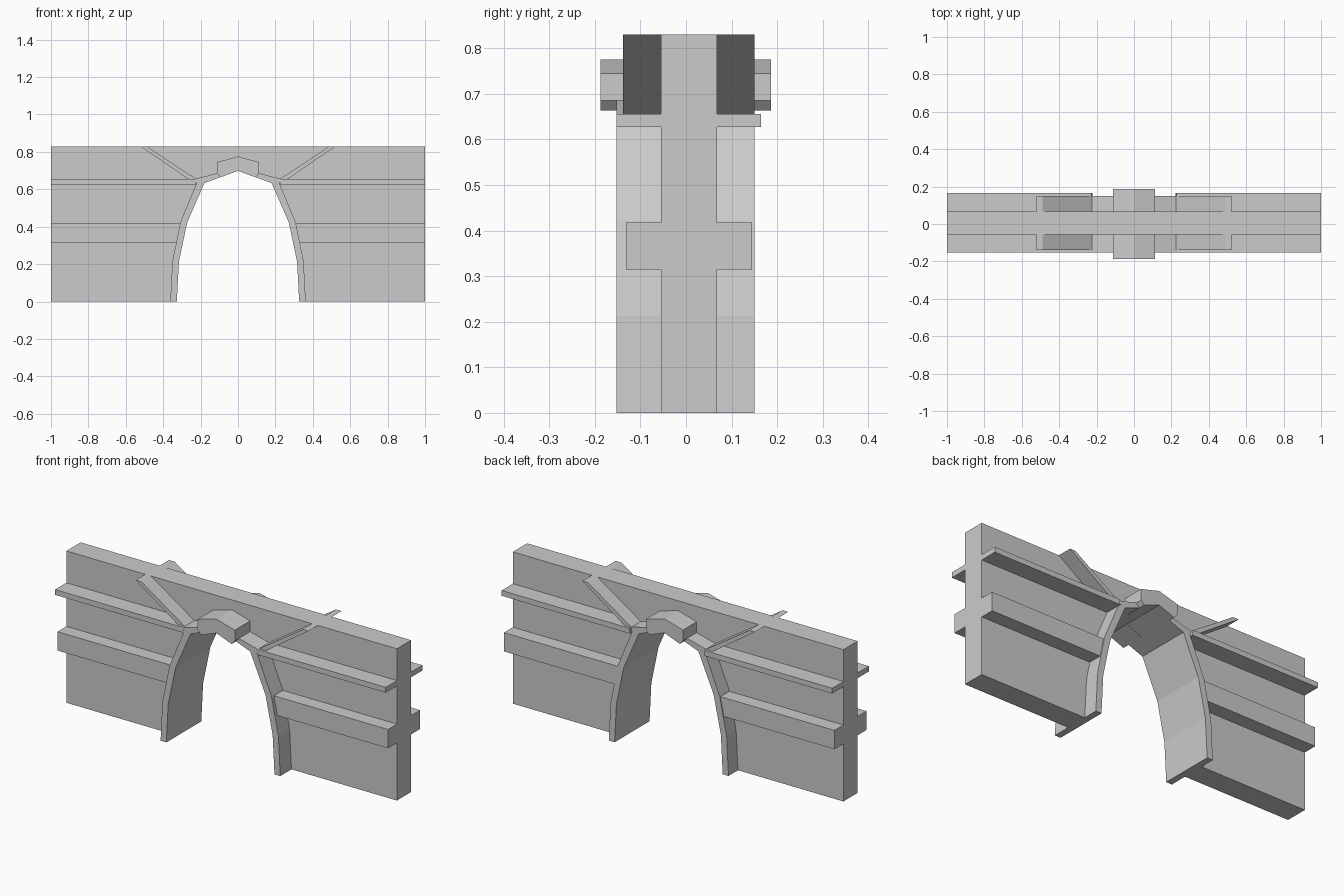
import bpy, bmesh

if "Cube" in bpy.data.objects:
    bpy.data.objects.remove(bpy.data.objects["Cube"])

WALL_FRONT, WALL_BACK = -0.055, 0.068


def extrude_profile(name, outline, y0, y1):
    """Solid from an (x, z) outline, extruded between two depths."""
    bm = bmesh.new()
    face = bm.faces.new([bm.verts.new((x, y0, z)) for x, z in outline])
    result = bmesh.ops.extrude_face_region(bm, geom=[face])
    moved = [v for v in result["geom"] if isinstance(v, bmesh.types.BMVert)]
    bmesh.ops.translate(bm, verts=moved, vec=(0, y1 - y0, 0))
    bmesh.ops.recalc_face_normals(bm, faces=bm.faces[:])
    mesh = bpy.data.meshes.new(name)
    bm.to_mesh(mesh)
    bm.free()
    obj = bpy.data.objects.new(name, mesh)
    bpy.context.collection.objects.link(obj)
    return obj


def both_faces(name, outline, front, back):
    """Relief part standing off the front and back faces of the wall."""
    extrude_profile(name + "_front", outline, front, WALL_FRONT)
    extrude_profile(name + "_back", outline, WALL_BACK, back)


def flip(points):
    return [(-x, z) for x, z in points]


def symmetric(half):
    """Left half ending at x = 0, completed with its mirror image."""
    return half + flip(half[-2::-1])


inner = symmetric([(-0.327, 0), (-0.316, 0.213), (-0.272, 0.422), (-0.18, 0.633), (0, 0.70)])
outer = symmetric([(-0.362, 0), (-0.351, 0.213), (-0.309, 0.422), (-0.222, 0.632),
                   (-0.228, 0.656), (0, 0.715)])

# Wall with the arched opening, and the deep arch lining
extrude_profile("wall", [(-1, 0)] + outer + [(1, 0), (1, 0.83), (-1, 0.83)],
                WALL_FRONT, WALL_BACK)
extrude_profile("arch_lining", outer + inner[::-1], -0.152, 0.15)

# Keystone at the crown of the arch
top = symmetric([(-0.093, 0.664), (-0.112, 0.685), (-0.112, 0.745), (0, 0.776)])
both_faces("keystone", top + [(0, 0.699)], -0.188, 0.186)

# Horizontal ledges and diagonal braces on each side
lower = [(0.329, 0.315), (1, 0.315), (1, 0.418), (0.308, 0.418)]
upper = [(0.223, 0.627), (1, 0.627), (1, 0.656), (0.227, 0.656)]
brace = [(0.225, 0.656), (0.268, 0.656), (0.522, 0.83), (0.488, 0.83)]
for side, shape in (("right", lambda p: p), ("left", flip)):
    both_faces("lower_ledge_" + side, shape(lower), -0.132, 0.145)
    both_faces("upper_ledge_" + side, shape(upper), -0.152, 0.165)
    both_faces("brace_" + side, shape(brace), -0.138, 0.15)
